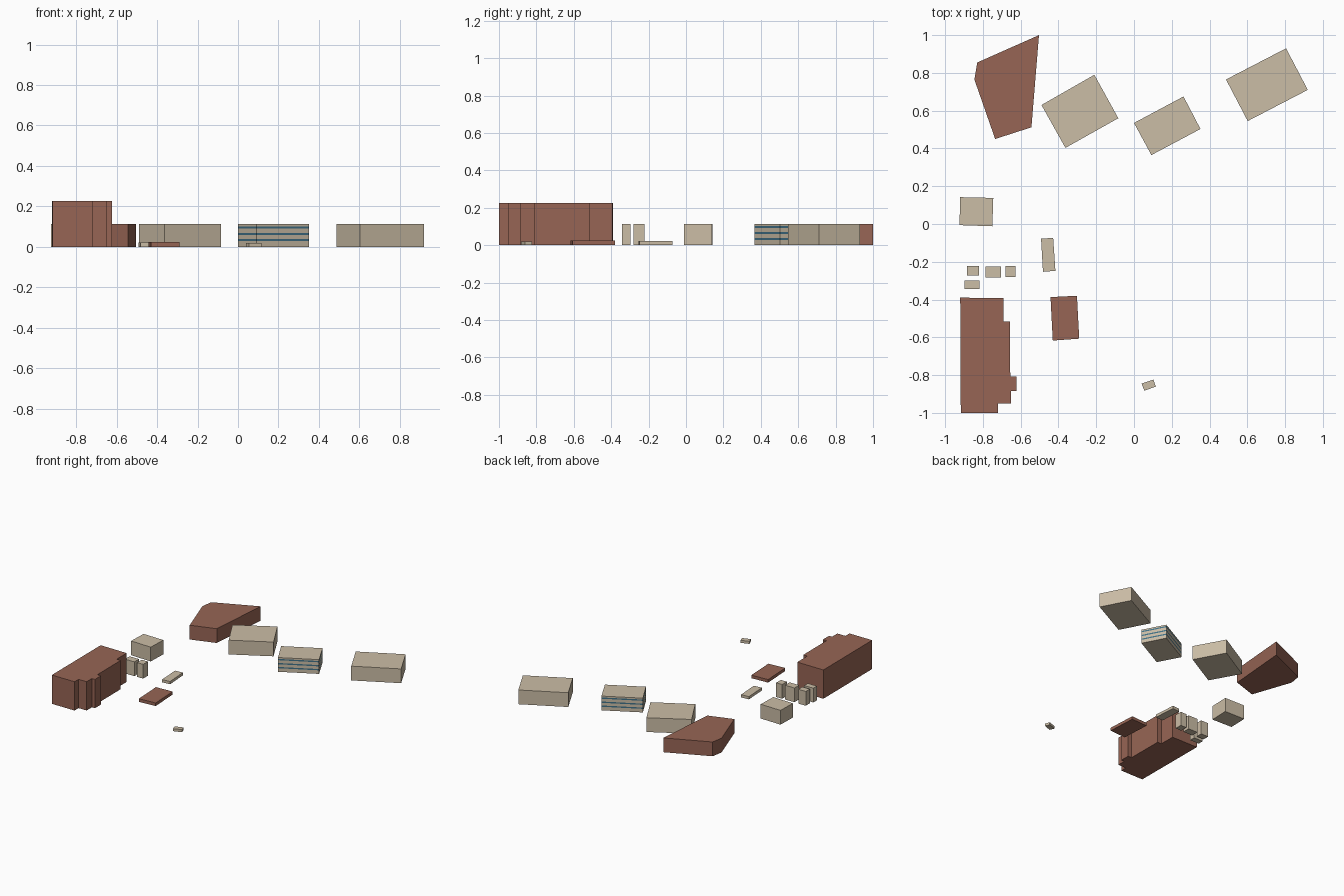
import bpy, bmesh

if "Cube" in bpy.data.objects:
    bpy.data.objects.remove(bpy.data.objects["Cube"])


def material(name, rgb):
    m = bpy.data.materials.new(name)
    m.diffuse_color = (*rgb, 1)
    m.use_nodes = True
    m.node_tree.nodes["Principled BSDF"].inputs["Base Color"].default_value = m.diffuse_color
    return m


BEIGE = material("beige_render", (0.60, 0.51, 0.38))
BRICK = material("brick_red", (0.31, 0.13, 0.09))
GLASS = material("window_blue", (0.05, 0.16, 0.24))


def building(name, pts, height, mat, bands=(), band_mat=None):
    """Closed prism over a footprint; bands are (z0, z1) wall strips in a second material."""
    levels = [0.0] + [z for b in bands for z in b] + [height]
    bm = bmesh.new()
    rings = [[bm.verts.new((x, y, z)) for x, y in pts] for z in levels]
    n = len(pts)
    for k in range(len(rings) - 1):
        lo, hi = rings[k], rings[k + 1]
        for i in range(n):
            j = (i + 1) % n
            f = bm.faces.new((lo[i], lo[j], hi[j], hi[i]))
            f.material_index = k % 2
    bm.faces.new(rings[0])
    bm.faces.new(rings[-1])
    bmesh.ops.recalc_face_normals(bm, faces=bm.faces)
    me = bpy.data.meshes.new(name)
    bm.to_mesh(me)
    bm.free()
    me.materials.append(mat)
    if band_mat:
        me.materials.append(band_mat)
    ob = bpy.data.objects.new(name, me)
    bpy.context.collection.objects.link(ob)
    return ob


def rect(x0, x1, y0, y1):
    return [(x0, y0), (x1, y0), (x1, y1), (x0, y1)]


LOW = 0.112

# Tall stepped brick block
building("tall_brick_block", [
    (-0.92, -0.39), (-0.692, -0.392), (-0.692, -0.517), (-0.657, -0.517),
    (-0.655, -0.808), (-0.623, -0.808), (-0.623, -0.885), (-0.65, -0.885),
    (-0.65, -0.95), (-0.72, -0.95), (-0.72, -1.0), (-0.917, -1.0)], 0.226, BRICK)

# Five-sided brick hall at the back
building("angled_brick_hall", [
    (-0.83, 0.855), (-0.503, 1.0), (-0.543, 0.512), (-0.735, 0.45), (-0.845, 0.765)],
    LOW, BRICK)

# Row of beige blocks at the back, the middle one with window bands
building("back_block_left", [
    (-0.49, 0.63), (-0.21, 0.79), (-0.083, 0.56), (-0.363, 0.403)], LOW, BEIGE)
building("back_block_banded", [
    (0.0, 0.535), (0.262, 0.675), (0.352, 0.503), (0.092, 0.365)], LOW, BEIGE,
    bands=[(c - 0.005, c + 0.005) for c in (0.033, 0.064, 0.096)], band_mat=GLASS)
building("back_block_right", [
    (0.487, 0.765), (0.805, 0.93), (0.92, 0.71), (0.602, 0.545)], LOW, BEIGE)

# Square beige block on the left
building("side_block", [
    (-0.92, 0.142), (-0.745, 0.138), (-0.75, -0.012), (-0.924, -0.006)], LOW, BEIGE)

# Four small huts by the tall block
for i, r in enumerate([(-0.885, -0.82, -0.272, -0.222), (-0.785, -0.703, -0.282, -0.224),
                       (-0.68, -0.628, -0.28, -0.222), (-0.897, -0.818, -0.343, -0.298)]):
    building(f"hut_{i + 1}", rect(*r), LOW, BEIGE)

# Low flat sheds
building("low_beige_shed", [
    (-0.492, -0.078), (-0.428, -0.073), (-0.416, -0.248), (-0.482, -0.253)], 0.022, BEIGE)
building("low_brick_shed", [
    (-0.442, -0.387), (-0.302, -0.38), (-0.29, -0.607), (-0.43, -0.617)], 0.024, BRICK)
building("small_kiosk", [
    (0.04, -0.845), (0.103, -0.824), (0.116, -0.861), (0.055, -0.882)], 0.02, BEIGE)
